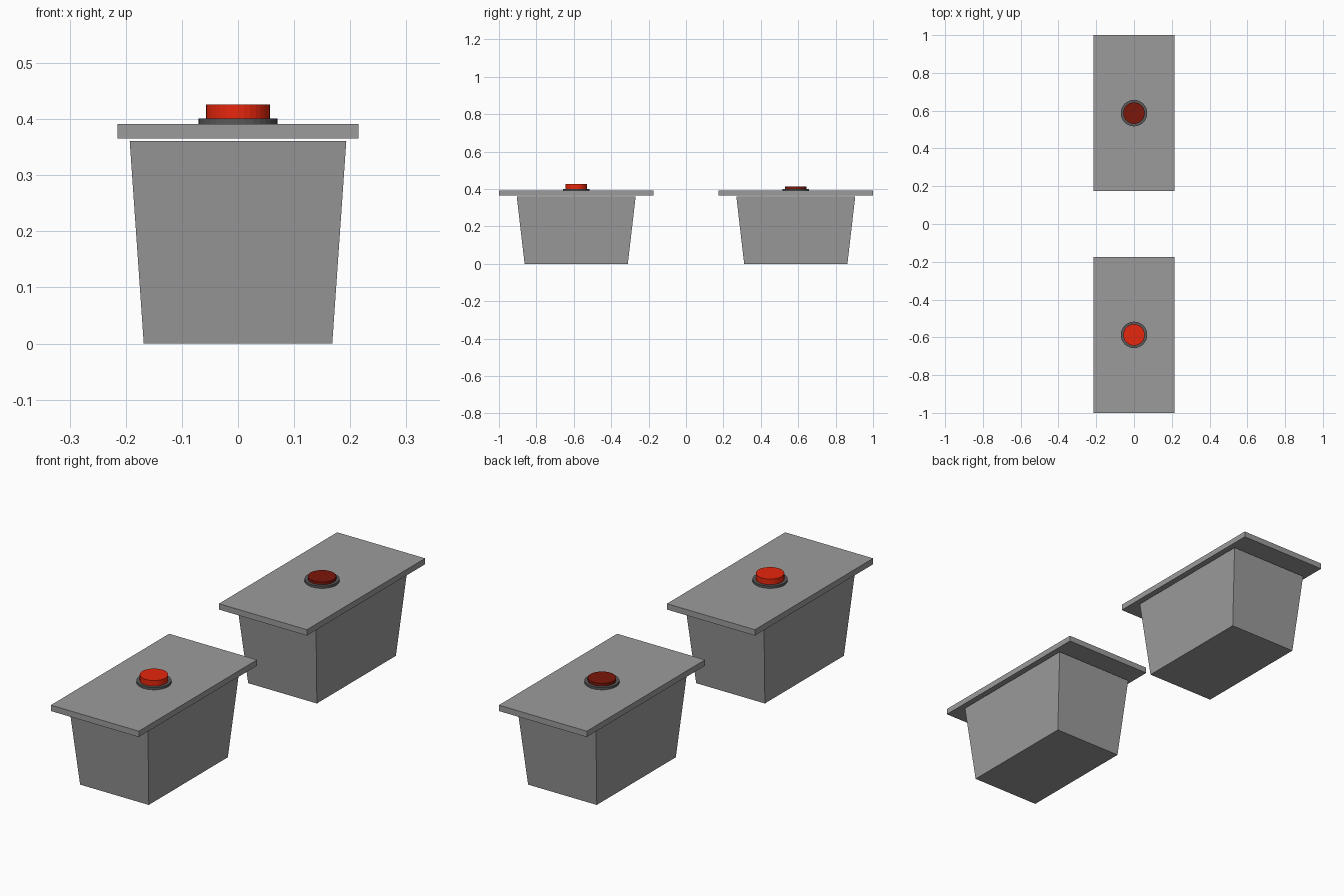
import bpy, bmesh
from mathutils import Matrix

if "Cube" in bpy.data.objects:
    bpy.data.objects.remove(bpy.data.objects["Cube"])


def material(name, rgb):
    mat = bpy.data.materials.new(name)
    mat.diffuse_color = (*rgb, 1)
    mat.use_nodes = True
    mat.node_tree.nodes["Principled BSDF"].inputs["Base Color"].default_value = mat.diffuse_color
    return mat


def finish(bm, name, mat):
    mesh = bpy.data.meshes.new(name)
    bm.to_mesh(mesh)
    bm.free()
    obj = bpy.data.objects.new(name, mesh)
    bpy.context.collection.objects.link(obj)
    mesh.materials.append(mat)


def tapered_box(name, y, z0, z1, bottom, top, mat):
    """Box with given half sizes at the bottom and the top."""
    bm = bmesh.new()
    bmesh.ops.create_cube(bm, size=2)
    for v in bm.verts:
        hx, hy = top if v.co.z > 0 else bottom
        v.co = (v.co.x * hx, y + v.co.y * hy, z1 if v.co.z > 0 else z0)
    finish(bm, name, mat)


def disc(name, y, z0, z1, radius, mat):
    bm = bmesh.new()
    bmesh.ops.create_cone(bm, cap_ends=True, segments=32, radius1=radius, radius2=radius,
                          depth=z1 - z0, matrix=Matrix.Translation((0, y, (z0 + z1) / 2)))
    finish(bm, name, mat)


grey = material("mid_grey", (0.33, 0.33, 0.33))
charcoal = material("charcoal", (0.1, 0.1, 0.1))
red = material("bright_red", (0.8, 0.02, 0.004))
dark_red = material("dark_red", (0.2, 0.008, 0.003))

# raised button in front, pressed button behind
for label, y, top_z, mat in (("raised", -0.587, 0.426, red), ("pressed", 0.587, 0.413, dark_red)):
    # tapered pedestal, with a slim gap below the lid
    tapered_box(label + "_pedestal", y, 0, 0.361, (0.168, 0.276), (0.193, 0.318), grey)
    # overhanging lid
    tapered_box(label + "_lid", y, 0.365, 0.391, (0.215, 0.413), (0.215, 0.413), grey)
    # collar and button
    disc(label + "_collar", y, 0.391, 0.401, 0.07, charcoal)
    disc(label + "_button", y, 0.396, top_z, 0.057, mat)
